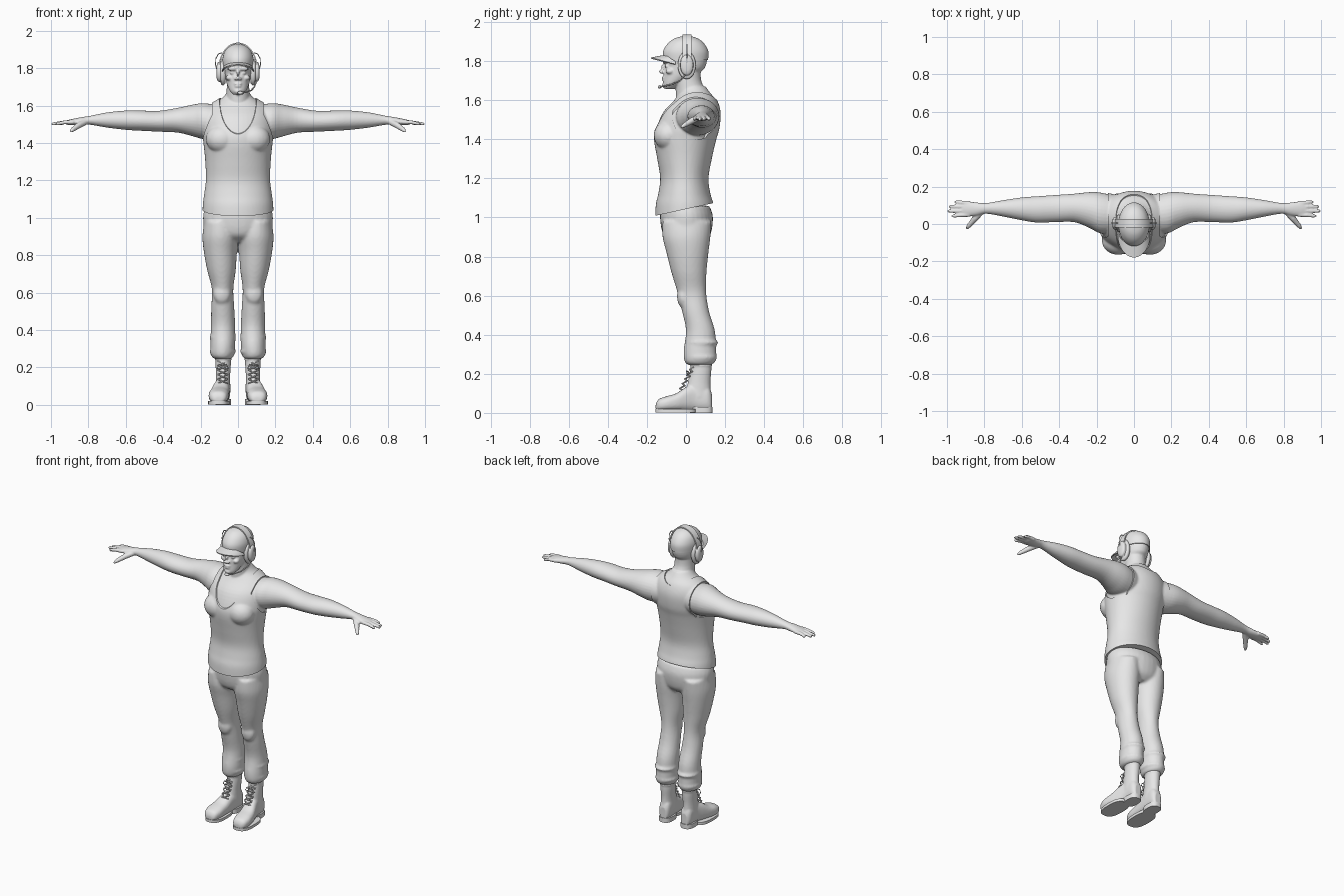
import bpy, bmesh, math
from mathutils import Vector, Matrix

if "Cube" in bpy.data.objects:
    bpy.data.objects.remove(bpy.data.objects["Cube"])

grey = bpy.data.materials.new("plain_grey")
grey.use_nodes = True
grey.diffuse_color = (0.8, 0.8, 0.8, 1)
grey.node_tree.nodes["Principled BSDF"].inputs["Base Color"].default_value = (0.8, 0.8, 0.8, 1)
BOTH = (1, -1)


def skin_rings(bm, rings):
    """Bridge vertex rings and cap both ends."""
    n = len(rings[0])
    for r, s in zip(rings, rings[1:]):
        for i in range(n):
            j = (i + 1) % n
            bm.faces.new((r[i], r[j], s[j], s[i]))
    bm.faces.new(rings[0])
    bm.faces.new(rings[-1])


def spline(a, b, c, d, t):
    return 0.5 * (2 * b + (c - a) * t + (2 * a - 5 * b + 4 * c - d) * t * t
                  + (3 * b - a - 3 * c + d) * t ** 3)


def loft(bm, axis, secs, sides=(1,), n=32, power=1.0, steps=4):
    """Rounded sections: position on axis, then low/high on the other two axes."""
    smooth = []
    for k in range(len(secs) - 1):
        quad = [secs[max(0, k - 1)], secs[k], secs[k + 1], secs[min(k + 2, len(secs) - 1)]]
        smooth += [[spline(*v, s / steps) for v in zip(*quad)] for s in range(steps)]
    smooth.append(secs[-1])
    for side in sides:
        rings = []
        for t, a0, a1, b0, b1 in smooth:
            ring = []
            for i in range(n):
                w = math.tau * i / n
                c, s = math.cos(w), math.sin(w)
                a = (a0 + a1) / 2 + (a1 - a0) / 2 * math.copysign(abs(c) ** power, c)
                b = (b0 + b1) / 2 + (b1 - b0) / 2 * math.copysign(abs(s) ** power, s)
                x, y, z = {"x": (t, a, b), "y": (a, t, b), "z": (a, b, t)}[axis]
                ring.append(bm.verts.new((x * side, y, z)))
            rings.append(ring)
        skin_rings(bm, rings)


def tube(bm, pts, radii, sides=(1,), n=10):
    for side in sides:
        p = [Vector((x * side, y, z)) for x, y, z in pts]
        rings = []
        for k, c in enumerate(p):
            q = (p[min(k + 1, len(p) - 1)] - p[max(k - 1, 0)]).to_track_quat("Z", "Y")
            r = radii[k] if isinstance(radii, (list, tuple)) else radii
            rings.append([bm.verts.new(c + q @ Vector((r * math.cos(math.tau * i / n),
                          r * math.sin(math.tau * i / n), 0))) for i in range(n)])
        skin_rings(bm, rings)


def ball(bm, c, r, sides=(1,)):
    for side in sides:
        m = Matrix.Translation((c[0] * side, c[1], c[2])) @ Matrix.Diagonal((*r, 1))
        bmesh.ops.create_uvsphere(bm, u_segments=24, v_segments=14, radius=1, matrix=m)


def strip(bm, rows):
    grid = [[bm.verts.new(p) for p in row] for row in rows]
    for r, s in zip(grid, grid[1:]):
        for i in range(len(r) - 1):
            bm.faces.new((r[i], r[i + 1], s[i + 1], s[i]))


def finish(name, bm, voxel=0, relax=3, puff=0, cutters=(), thick=0):
    """Turn the mesh into an object, blending, cutting and smoothing it."""
    bmesh.ops.recalc_face_normals(bm, faces=bm.faces)
    me = bpy.data.meshes.new(name)
    bm.to_mesh(me)
    bm.free()
    ob = bpy.data.objects.new(name, me)
    bpy.context.collection.objects.link(ob)
    if voxel:
        m = ob.modifiers.new("blend", "REMESH")
        m.mode, m.voxel_size = "VOXEL", voxel
        m = ob.modifiers.new("relax", "SMOOTH")
        m.factor, m.iterations = 0.5, relax
    if puff:
        m = ob.modifiers.new("puff", "DISPLACE")
        m.strength, m.mid_level = puff, 0
    if thick:
        m = ob.modifiers.new("thickness", "SOLIDIFY")
        m.thickness, m.offset = thick, 0
    for c in cutters:
        m = ob.modifiers.new("cut", "BOOLEAN")
        m.operation, m.solver, m.object = "DIFFERENCE", "EXACT", c
    bpy.context.view_layer.update()
    dg = bpy.context.evaluated_depsgraph_get()
    baked = bpy.data.meshes.new_from_object(ob.evaluated_get(dg))
    ob.modifiers.clear()
    ob.data = baked
    baked.materials.clear()
    baked.materials.append(grey)
    baked.shade_smooth()
    baked.set_sharp_from_angle(angle=math.radians(45))
    return ob


# Shared body shapes: half width, front and back at each height
TORSO = [(.96, .182, -.15, .14), (1.06, .182, -.148, .135), (1.12, .175, -.135, .118),
         (1.2, .165, -.125, .108), (1.3, .168, -.14, .125), (1.4, .178, -.157, .148),
         (1.46, .185, -.15, .165), (1.54, .18, -.115, .17), (1.6, .145, -.06, .152),
         (1.64, .085, -.035, .122), (1.67, .06, -.04, .1)]
ARM = [(.1, -.05, .15, 1.42, 1.6), (.18, -.05, .168, 1.42, 1.612), (.24, -.02, .17, 1.435, 1.605),
       (.32, .01, .162, 1.455, 1.588), (.42, .01, .155, 1.46, 1.572), (.52, .008, .148, 1.465, 1.573),
       (.6, .02, .142, 1.47, 1.573), (.7, .04, .127, 1.482, 1.563), (.79, .055, .112, 1.497, 1.545),
       (.84, .045, .115, 1.495, 1.537), (.9, .04, .122, 1.495, 1.525), (.92, .05, .11, 1.5, 1.52)]


def upper_body(bm, first, arm_count):
    loft(bm, "z", [(z, -w, w, f, b) for z, w, f, b in TORSO[first:]], n=48)
    loft(bm, "x", ARM[:arm_count], BOTH)
    ball(bm, (.085, -.09, 1.42), (.08, .068, .07), BOTH)


# Body: torso, arms, hands, neck and face blended together
bm = bmesh.new()
upper_body(bm, 2, len(ARM))
for tip_x, tip_y, root_y in ((.96, .118, .112), (.99, .094, .092), (.998, .069, .071), (.975, .043, .05)):
    tube(bm, [(.88, root_y, 1.512), (.93, (tip_y + root_y) / 2, 1.51), (tip_x - .01, tip_y, 1.502),
              (tip_x, tip_y, 1.5)], (.012, .0105, .009, .005), BOTH)
tube(bm, [(.81, .07, 1.515), (.85, .03, 1.495), (.885, -.012, 1.47), (.895, -.026, 1.46)],
     (.016, .017, .012, .006), BOTH)
loft(bm, "z", [(1.58, -.075, .075, -.05, .13), (1.65, -.064, .064, -.052, .1),
               (1.7, -.06, .06, -.055, .078), (1.76, -.06, .06, -.05, .075)])
loft(bm, "z", [(1.658, -.025, .025, -.11, -.06), (1.68, -.045, .045, -.117, -.03),
               (1.72, -.061, .061, -.115, .04), (1.755, -.069, .069, -.113, .088),
               (1.775, -.073, .073, -.107, .1), (1.8, -.076, .076, -.114, .107),
               (1.84, -.078, .078, -.112, .108), (1.89, -.06, .06, -.07, .08),
               (1.915, -.02, .02, -.02, .03)])
tube(bm, [(0, -.108, 1.79), (0, -.122, 1.768), (0, -.132, 1.748), (0, -.122, 1.738)],
     (.007, .008, .011, .008))
ball(bm, (.012, -.12, 1.743), (.009, .012, .008), BOTH)
ball(bm, (.03, -.106, 1.796), (.028, .014, .009), BOTH)
ball(bm, (.031, -.096, 1.774), (.014, .013, .008), BOTH)
ball(bm, (.045, -.082, 1.748), (.02, .022, .015), BOTH)
ball(bm, (0, -.113, 1.716), (.022, .011, .006))
ball(bm, (0, -.113, 1.703), (.019, .011, .006))
ball(bm, (0, -.108, 1.676), (.022, .015, .015))
finish("body", bm, .005, 3)

# Tank top: a puffed torso with neckline, armholes and hem cut out
bm = bmesh.new()
loft(bm, "x", [(.14, -.07, .18, 1.4, 1.64), (.5, -.07, .18, 1.4, 1.64)], BOTH, n=64, steps=1)
armholes = finish("armhole_cutter", bm)
bm = bmesh.new()
loft(bm, "y", [(-.4, -.105, .105, -.14, .14), (.4, -.105, .105, -.14, .14)], n=64, steps=1)
bm.transform(Matrix.Translation((0, 0, 1.68)) @ Matrix.Rotation(.45, 4, "X"))
neckline = finish("neckline_cutter", bm)
bm = bmesh.new()
bmesh.ops.create_cube(bm, size=1, matrix=Matrix.Translation((0, 0, 1.043))
                      @ Matrix.Rotation(.215, 4, "X") @ Matrix.Translation((0, 0, -.5)))
hem = finish("hem_cutter", bm)
bm = bmesh.new()
upper_body(bm, 0, 4)
finish("tank_top", bm, .009, 3, .007, (armholes, neckline, hem))
for cutter in (armholes, neckline, hem):
    bpy.data.objects.remove(cutter)

# Trousers with knee bulges and gathered cuffs
bm = bmesh.new()
loft(bm, "z", [(.87, -.1, .1, -.06, .09), (.91, -.17, .17, -.115, .125),
               (1, -.187, .187, -.133, .138), (1.06, -.175, .175, -.125, .12)])
loft(bm, "z", [(.245, .035, .125, .01, .125), (.265, .022, .145, -.008, .152),
               (.32, .015, .147, -.012, .155), (.42, .015, .145, 0, .148),
               (.52, .02, .143, -.02, .118), (.62, .025, .14, -.045, .103),
               (.72, .012, .165, -.075, .105), (.82, .006, .183, -.1, .115),
               (.9, 0, .19, -.12, .125), (.98, .02, .18, -.12, .13)], BOTH)
ball(bm, (.085, -.012, .595), (.047, .034, .06), BOTH)
for z, y in ((.285, .075), (.36, .08)):
    ball(bm, (.081, y, z), (.072, .085, .022), BOTH)
finish("trousers", bm, .009, 3)

# Boots
bm = bmesh.new()
loft(bm, "y", [(-.155, .08, .125, .015, .045), (-.14, .062, .147, .01, .07),
               (-.1, .05, .157, .01, .085), (-.05, .048, .15, .01, .1), (0, .045, .135, .01, .132),
               (.05, .042, .12, .01, .15), (.11, .042, .115, .01, .14), (.132, .055, .1, .01, .1)],
     BOTH, power=.8)
loft(bm, "z", [(.08, .04, .12, -.01, .13), (.15, .042, .118, .008, .125),
               (.22, .038, .12, .022, .13), (.27, .04, .12, .025, .13)], BOTH)
ball(bm, (.079, .077, .245), (.046, .058, .012), BOTH)
finish("boots", bm, .006, 2)

# Soles and heels
bm = bmesh.new()
for z0, z1, x0, x1, y0, y1 in ((.002, .02, .045, .16, -.157, .05), (0, .03, .038, .12, .02, .136)):
    loft(bm, "z", [(z0, x0, x1, y0, y1), (z1, x0, x1, y0, y1)], BOTH, power=.75, steps=1)
finish("soles", bm)

# Crossed laces with bow loops
bm = bmesh.new()
for k in range(5):
    z = .115 + .024 * k
    y = -.034 + .52 * (z - .105)
    for d in BOTH:
        tube(bm, [(.082 - .026 * d, y + .012, z), (.082, y - .003, z + .01),
                  (.082 + .026 * d, y + .018, z + .022)], .004, BOTH, 6)
for d in BOTH:
    tube(bm, [(.082, .012, .21), (.082 + .02 * d, .002, .215), (.082 + .032 * d, .008, .195),
              (.082 + .015 * d, .004, .19), (.082, .012, .208)], .003, BOTH, 6)
finish("laces", bm)

# Cap dome and curved brim
bm = bmesh.new()
loft(bm, "z", [(1.805, -.081, .081, -.116, .113), (1.85, -.083, .083, -.117, .114),
               (1.89, -.071, .071, -.093, .093), (1.915, -.048, .048, -.06, .062),
               (1.926, -.02, .02, -.025, .03), (1.928, -.003, .003, -.002, .006)], n=48)
ball(bm, (0, 0, 1.928), (.007, .007, .004))
finish("cap", bm)
bm = bmesh.new()
angles = [math.pi * i / 24 for i in range(25)]
strip(bm, [[((.076 + .008 * t) * math.cos(a), -.055 - (.05 + .073 * t) * math.sin(a),
             1.797 + .032 * math.sin(a) - .014 * t) for a in angles] for t in (0, .35, .7, 1)])
finish("cap_brim", bm, thick=.007)

# Headset: band, ear cups, side wires and microphone boom
bm = bmesh.new()
strip(bm, [[(.1 * math.cos(a), y, 1.8 + .133 * math.sin(a)) for a in angles]
           for y in (-.018, .005, .028)])
finish("headband", bm, thick=.007)
bm = bmesh.new()
loft(bm, "x", [(.066, -.036, .042, 1.72, 1.838), (.078, -.042, .05, 1.708, 1.85),
               (.09, -.04, .047, 1.712, 1.846), (.094, -.03, .038, 1.725, 1.835),
               (.108, -.028, .036, 1.73, 1.83), (.115, -.015, .022, 1.75, 1.81)], BOTH, steps=3)
finish("ear_cups", bm)
bm = bmesh.new()
tube(bm, [(.112, .005, 1.79), (.121, .005, 1.82), (.119, .005, 1.85), (.106, .005, 1.875),
          (.086, .005, 1.882)], .003, BOTH, 6)
finish("side_wires", bm)
bm = bmesh.new()
tube(bm, [(.1, .0, 1.735), (.088, -.03, 1.7), (.07, -.075, 1.68), (.045, -.115, 1.672),
          (.02, -.134, 1.668)], .004, n=8)
ball(bm, (.012, -.135, 1.668), (.015, .009, .009))
finish("microphone_boom", bm)
